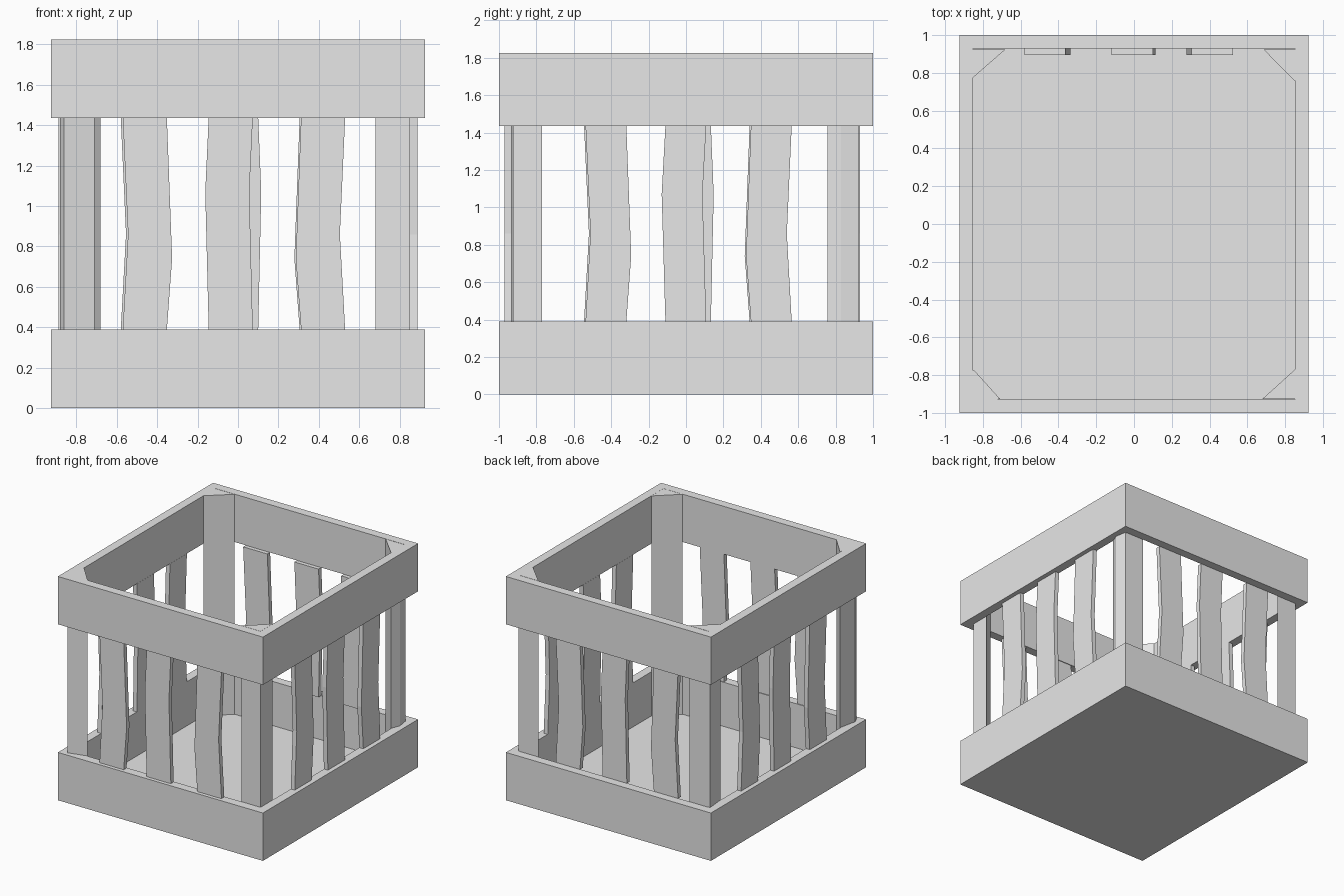
import bpy
import bmesh
from mathutils import Vector

if "Cube" in bpy.data.objects:
    bpy.data.objects.remove(bpy.data.objects["Cube"], do_unlink=True)

GREY = (0.8, 0.8, 0.8, 1)
grey = bpy.data.materials.new("plain_grey")
grey.use_nodes = True
grey.diffuse_color = GREY
grey.node_tree.nodes["Principled BSDF"].inputs["Base Color"].default_value = GREY

HALF_X, HALF_Y, HEIGHT = 0.925, 1.0, 1.825
BAND, WALL, FLOOR = 0.39, 0.072, 0.03
LOW, HIGH = BAND, HEIGHT - BAND


def finish(name, bm):
    bmesh.ops.recalc_face_normals(bm, faces=bm.faces)
    mesh = bpy.data.meshes.new(name)
    bm.to_mesh(mesh)
    bm.free()
    mesh.materials.append(grey)
    obj = bpy.data.objects.new(name, mesh)
    bpy.context.collection.objects.link(obj)
    return obj


def prism(name, points, push):
    """Extrude a flat outline along a vector."""
    bm = bmesh.new()
    face = bm.faces.new([bm.verts.new(p) for p in points])
    ext = bmesh.ops.extrude_face_region(bm, geom=[face], use_keep_orig=True)
    verts = [g for g in ext["geom"] if isinstance(g, bmesh.types.BMVert)]
    bmesh.ops.translate(bm, verts=verts, vec=Vector(push))
    finish(name, bm)


def band(name, section, closed):
    """Sweep a wall section of (inset, height) pairs around the rectangle."""
    bm = bmesh.new()
    corners = [(-1, -1), (1, -1), (1, 1), (-1, 1)]
    rings = [[bm.verts.new((sx * (HALF_X - i), sy * (HALF_Y - i), z))
              for sx, sy in corners] for i, z in section]
    pairs = list(zip(rings, rings[1:]))
    if closed:
        pairs.append((rings[-1], rings[0]))
    else:
        bm.faces.new(rings[0])
        bm.faces.new(rings[-1])
    for a, b in pairs:
        for k in range(4):
            n = (k + 1) % 4
            bm.faces.new((a[k], a[n], b[n], b[k]))
    finish(name, bm)


# Base tray and upper frame
band("base_tray", [(0, 0), (0, LOW), (WALL, LOW), (WALL, FLOOR)], False)
band("top_frame", [(0, HIGH), (0, HEIGHT), (WALL, HEIGHT), (WALL, HIGH)], True)

# Corner posts, slightly irregular
posts = {
    "front_right_post": [(0.68, -0.926), (0.852, -0.926), (0.852, -0.77)],
    "front_left_post": [(-0.71, -0.925), (-0.862, -0.965), (-0.882, -0.92), (-0.85, -0.77)],
    "back_right_post": [(0.685, 0.925), (0.85, 0.757), (0.88, 0.83), (0.865, 0.925)],
    "back_left_post": [(-0.68, 0.925), (-0.865, 0.925), (-0.852, 0.775)],
}
for name, outline in posts.items():
    prism(name, [(x, y, FLOOR) for x, y in outline], (0, 0, HEIGHT - FLOOR))


# Bent slats, three per side
def slat(name, start, bend, z_a, z_b, depth, along_x):
    end = start + 0.218
    outline = [(start, LOW), (end, LOW), (end + bend, z_b),
               (end, HIGH), (start, HIGH), (start + bend, z_a)]
    if along_x:
        prism(name, [(s, depth, z) for s, z in outline], (0, 0.036, 0))
    else:
        prism(name, [(depth, s, z) for s, z in outline], (0.036, 0, 0))


sides = [  # side, starts, middle bend, depth, runs along x
    ("front", (-0.57, -0.145, 0.312), -0.017, -0.97, True),
    ("back", (-0.58, -0.118, 0.305), 0.015, 0.895, True),
    ("right", (-0.537, -0.11, 0.347), -0.02, 0.852, False),
    ("left", (-0.545, -0.085, 0.34), 0.015, -0.888, False),
]
for side, starts, mid_bend, depth, along_x in sides:
    shapes = [(0.026, 0.86, 0.74), (mid_bend, 1.07, 1.07), (-0.026, 0.74, 0.86)]
    for n, (start, shape) in enumerate(zip(starts, shapes), 1):
        slat(f"{side}_slat_{n}", start, *shape, depth, along_x)
